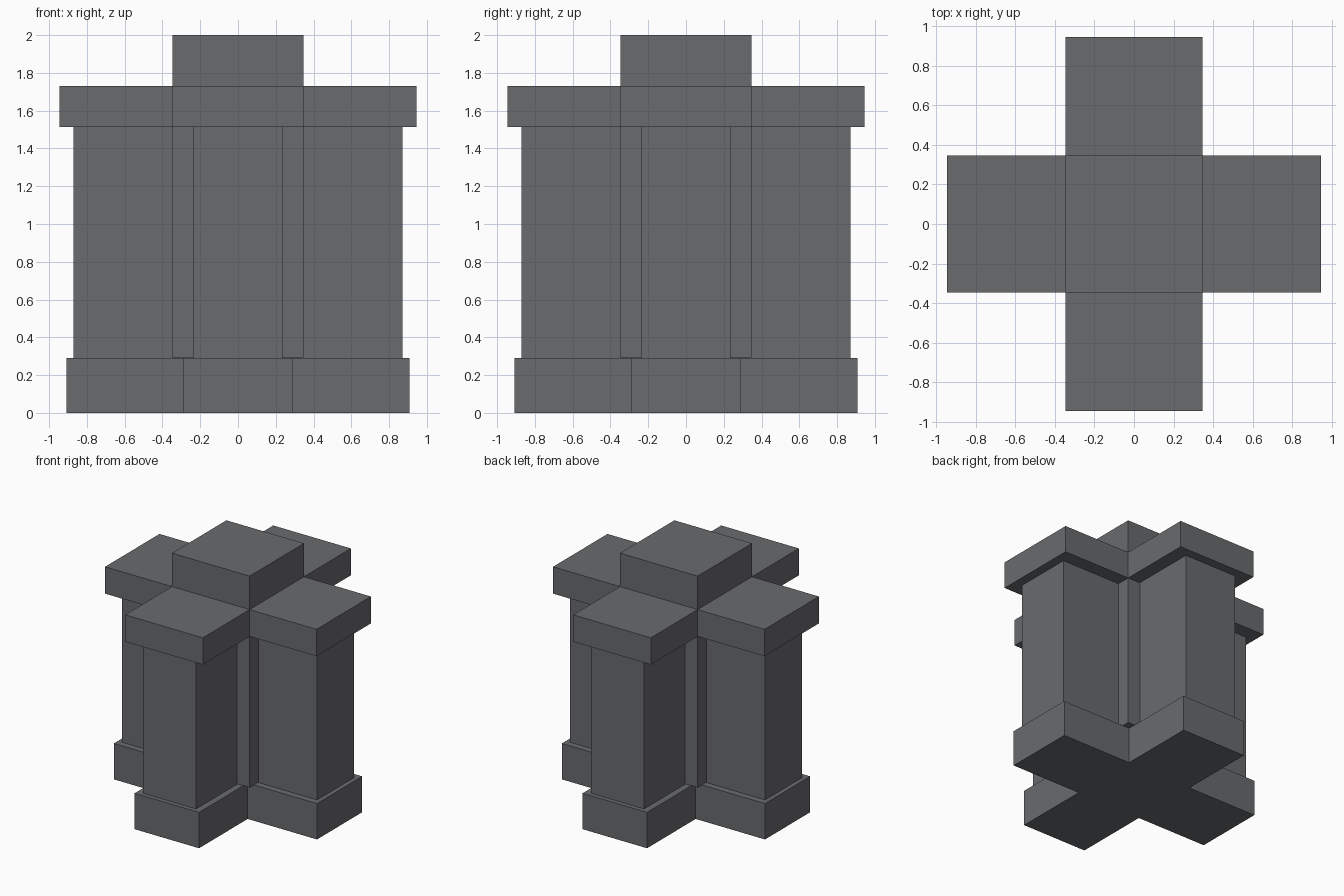
import bpy, bmesh

if "Cube" in bpy.data.objects:
    bpy.data.objects.remove(bpy.data.objects["Cube"])

stone = bpy.data.materials.new("dark_grey_stone")
stone.diffuse_color = (0.141, 0.145, 0.153, 1)
stone.use_nodes = True
stone.node_tree.nodes["Principled BSDF"].inputs["Base Color"].default_value = stone.diffuse_color


def prism(name, outline, z0, z1):
    """Extrude a closed outline vertically from z0 to z1."""
    bm = bmesh.new()
    face = bm.faces.new([bm.verts.new((x, y, z0)) for x, y in outline])
    ext = bmesh.ops.extrude_face_region(bm, geom=[face], use_keep_orig=True)
    for v in ext["geom"]:
        if isinstance(v, bmesh.types.BMVert):
            v.co.z = z1
    bmesh.ops.recalc_face_normals(bm, faces=bm.faces[:])
    me = bpy.data.meshes.new(name)
    bm.to_mesh(me)
    bm.free()
    me.materials.append(stone)
    ob = bpy.data.objects.new(name, me)
    bpy.context.collection.objects.link(ob)
    return ob


def cross(reach, half):
    """Plus-shaped outline: one arm turned four times."""
    pts = []
    x_y = [(half, -half), (reach, -half), (reach, half)]
    for _ in range(4):
        pts += x_y
        x_y = [(-y, x) for x, y in x_y]
    return pts


def square(half):
    return [(-half, -half), (half, -half), (half, half), (-half, half)]


# Stacked cross-shaped tiers
prism("base", cross(0.908, 0.288), 0.0, 0.29)
prism("shaft", cross(0.872, 0.236), 0.29, 1.513)
prism("cap", cross(0.945, 0.347), 1.513, 1.73)

# Square core filling the inner corners, and the block on top
prism("core", square(0.347), 0.292, 1.513)
prism("top_block", square(0.347), 1.73, 2.0)
